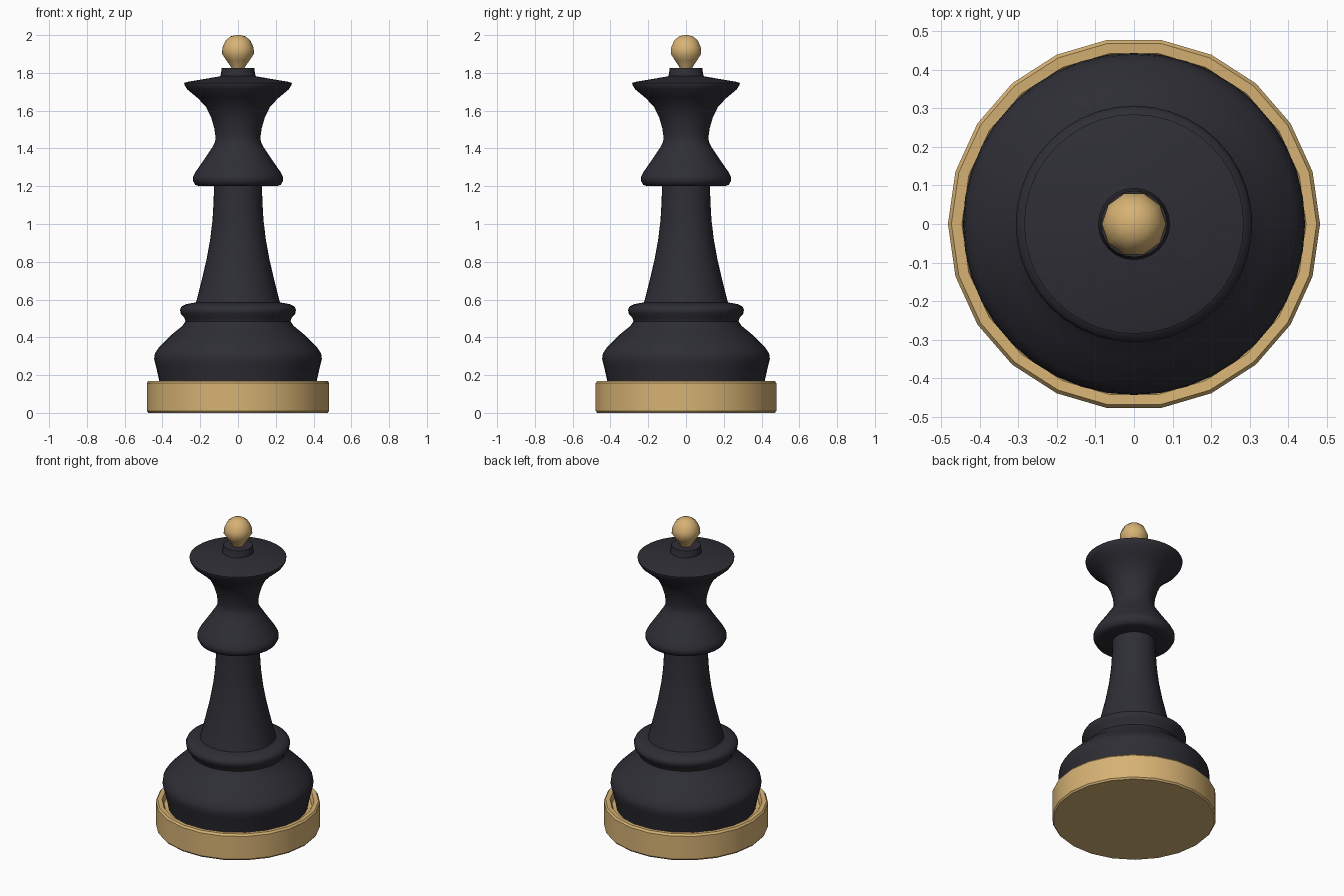
import bpy, bmesh, math


def material(name, rgb):
    m = bpy.data.materials.new(name)
    m.diffuse_color = (*rgb, 1.0)
    return m


black = material("charcoal_black", (0.027, 0.027, 0.036))
gold = material("warm_gold", (0.68, 0.45, 0.175))


def lathe(name, profile, sides, mat, angle=35, turn=0.0):
    """Closed solid of revolution from (radius, z) points listed bottom to top."""
    bm = bmesh.new()
    rings = []
    for r, z in profile:
        rings.append([bm.verts.new((r * math.cos(turn + 2 * math.pi * i / sides),
                                    r * math.sin(turn + 2 * math.pi * i / sides), z))
                      for i in range(sides)])
    for a, b in zip(rings, rings[1:]):
        for i in range(sides):
            j = (i + 1) % sides
            bm.faces.new((a[i], a[j], b[j], b[i]))
    bm.faces.new(rings[0][::-1])
    bm.faces.new(rings[-1])
    bmesh.ops.recalc_face_normals(bm, faces=bm.faces)
    mesh = bpy.data.meshes.new(name)
    bm.to_mesh(mesh)
    bm.free()
    mesh.materials.append(mat)
    ob = bpy.data.objects.new(name, mesh)
    bpy.context.collection.objects.link(ob)
    bpy.ops.object.select_all(action='DESELECT')
    ob.select_set(True)
    bpy.context.view_layer.objects.active = ob
    bpy.ops.object.shade_smooth_by_angle(angle=math.radians(angle))
    return ob


# Low-poly gold base with a raised lip around a shallow seat
lathe("base_ring", [(0.475, 0.0), (0.483, 0.01), (0.483, 0.158), (0.474, 0.17),
                    (0.447, 0.168), (0.435, 0.14), (0.40, 0.14)], 22, gold)

# Rounded foot and the flange above it
lathe("foot", [(0.41, 0.135), (0.418, 0.175), (0.435, 0.25), (0.444, 0.285),
               (0.440, 0.315), (0.42, 0.345), (0.35, 0.415), (0.295, 0.46),
               (0.278, 0.485), (0.285, 0.505), (0.303, 0.525), (0.307, 0.545),
               (0.300, 0.563), (0.275, 0.575), (0.235, 0.583), (0.20, 0.585)],
      40, black, 50)

# Tapering stem
lathe("stem", [(0.226, 0.575), (0.218, 0.60), (0.195, 0.69), (0.167, 0.81),
               (0.147, 0.92), (0.135, 1.02), (0.129, 1.12), (0.127, 1.21)],
      40, black)

# Collar, waist and flared crown
lathe("collar_and_crown", [(0.12, 1.20), (0.205, 1.20), (0.227, 1.208), (0.239, 1.23),
                           (0.238, 1.25), (0.225, 1.275), (0.18, 1.34), (0.137, 1.405),
                           (0.121, 1.435), (0.119, 1.46), (0.125, 1.505), (0.142, 1.565),
                           (0.170, 1.622), (0.215, 1.668), (0.268, 1.712), (0.283, 1.735),
                           (0.285, 1.747), (0.265, 1.753), (0.18, 1.767), (0.09, 1.783)],
      40, black, 50)

# Small seat under the finial
lathe("finial_seat", [(0.094, 1.775), (0.086, 1.825)], 24, black)

# Faceted gold finial
lathe("finial", [(0.030, 1.81), (0.036, 1.83), (0.062, 1.867), (0.084, 1.90),
                 (0.083, 1.933), (0.066, 1.971), (0.040, 1.993), (0.012, 2.0)],
      10, gold, 60)
